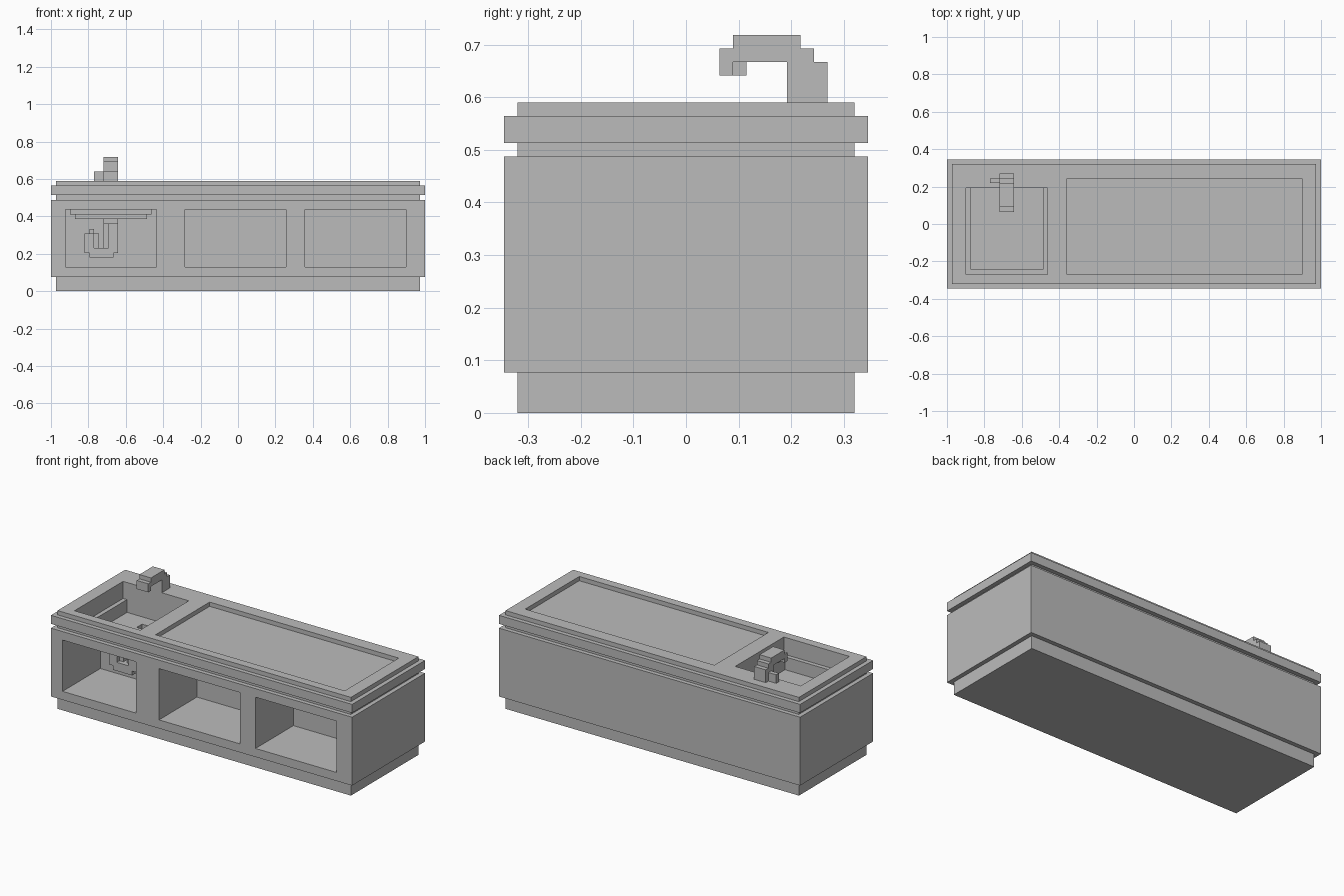
import bpy
import bmesh

U = 2 / 78  # module size: every part sits on this grid

cube = bpy.data.objects.get("Cube")
if cube:
    bpy.data.objects.remove(cube, do_unlink=True)

gray = bpy.data.materials.new("plain gray")
gray.use_nodes = True
gray.diffuse_color = (0.5, 0.5, 0.5, 1)
gray.node_tree.nodes["Principled BSDF"].inputs["Base Color"].default_value = (0.5, 0.5, 0.5, 1)


def finish(name, bm):
    bmesh.ops.recalc_face_normals(bm, faces=bm.faces)
    mesh = bpy.data.meshes.new(name)
    bm.to_mesh(mesh)
    bm.free()
    mesh.materials.append(gray)
    obj = bpy.data.objects.new(name, mesh)
    bpy.context.collection.objects.link(obj)
    return obj


def box(name, x, y, z):
    """Box from (low, high) ranges in modules."""
    bm = bmesh.new()
    bmesh.ops.create_cube(bm, size=1)
    for v in bm.verts:
        v.co = [r[c > 0] * U for r, c in zip((x, y, z), v.co)]
    return finish(name, bm)


def cut(obj, *ranges):
    """Subtract boxes from an object."""
    for r in ranges:
        cutter = box("cutter", *r)
        cutter.hide_render = True
        mod = obj.modifiers.new("cut", "BOOLEAN")
        mod.operation, mod.solver, mod.object = "DIFFERENCE", "EXACT", cutter
        bpy.context.view_layer.objects.active = obj
        bpy.ops.object.modifier_apply(modifier=mod.name)
        bpy.data.objects.remove(cutter, do_unlink=True)


def profile(name, outline, x):
    """Side outline (y, z) extruded across x."""
    bm = bmesh.new()
    face = bm.faces.new([bm.verts.new((x[0] * U, y * U, z * U)) for y, z in outline])
    side = bmesh.ops.extrude_face_region(bm, geom=[face])["geom"]
    bmesh.ops.translate(bm, vec=((x[1] - x[0]) * U, 0, 0),
                        verts=[g for g in side if isinstance(g, bmesh.types.BMVert)])
    return finish(name, bm)


wide, deep = (-39, 39), (-13.5, 13.5)
slim, shallow = (-38, 38), (-12.5, 12.5)
opening = ((-35, -18), (-10.5, 7.5))
basin = ((-34, -19), (-9.5, 7.5))

# Cabinet: plinth and body with three open niches and the basin hollow
box("plinth", slim, shallow, (0, 3))
body = box("cabinet_body", wide, deep, (3, 19))
for niche in ((-36, -17), (-11, 10), (14, 35)):
    cut(body, (niche, (-15, 0.5), (5, 17)))
cut(body, (*basin, (16, 20)), ((-28, -26), (2.5, 4.5), (15, 17)))

# Countertop layers with sink opening and recessed work surface
for name, x, y, z in (("counter_neck", slim, shallow, (19, 20)),
                      ("counter_slab", wide, deep, (20, 22)),
                      ("counter_rim", slim, shallow, (22, 23))):
    layer = box(name, x, y, z)
    cut(layer, (*opening, (18, 24)))
    if name == "counter_rim":
        cut(layer, ((-14, 35), (-10.5, 9.5), (21, 24)))

# Sink bowl hanging into the left-hand niche
bowl = box("bowl_wall", opening[0], (-10.5, 0.5), (16, 17))
cut(bowl, (*basin, (15, 18)))
box("bowl_floor", basin[0], (-9.5, 0.5), (15, 16))

# Faucet: stepped arch, outlet and lever
arch = [(10.5, 23), (10.5, 26), (9.5, 26), (9.5, 27), (8.5, 27), (8.5, 28),
        (3.5, 28), (3.5, 27), (2.5, 27), (2.5, 25), (3.5, 25), (3.5, 26),
        (7.5, 26), (7.5, 23)]
profile("faucet", arch, (-28, -25))
box("faucet_outlet", (-27, -26), (3.5, 4.5), (25, 26))
box("faucet_lever", (-30, -28), (8.5, 9.5), (23, 25))

# Drain trap under the bowl
box("drain_collar", (-28, -25), (-2.5, 0.5), (14, 15))
box("trap_down_pipe", (-27, -25), (-2, 0.5), (9, 14))
box("trap_back_pipe", (-28, -27), (-1, 0.5), (9, 14))
box("trap_bend", (-32, -25), (-2, 0.5), (8, 9))
box("trap_base", (-31, -26), (-2, 0.5), (7, 8))
box("trap_up_pipe", (-32, -30), (-2, 0.5), (9, 12))
box("trap_side", (-30, -29), (-1, 0.5), (9, 12))
box("trap_outlet", (-31, -30), (-1, 0.5), (12, 13))
